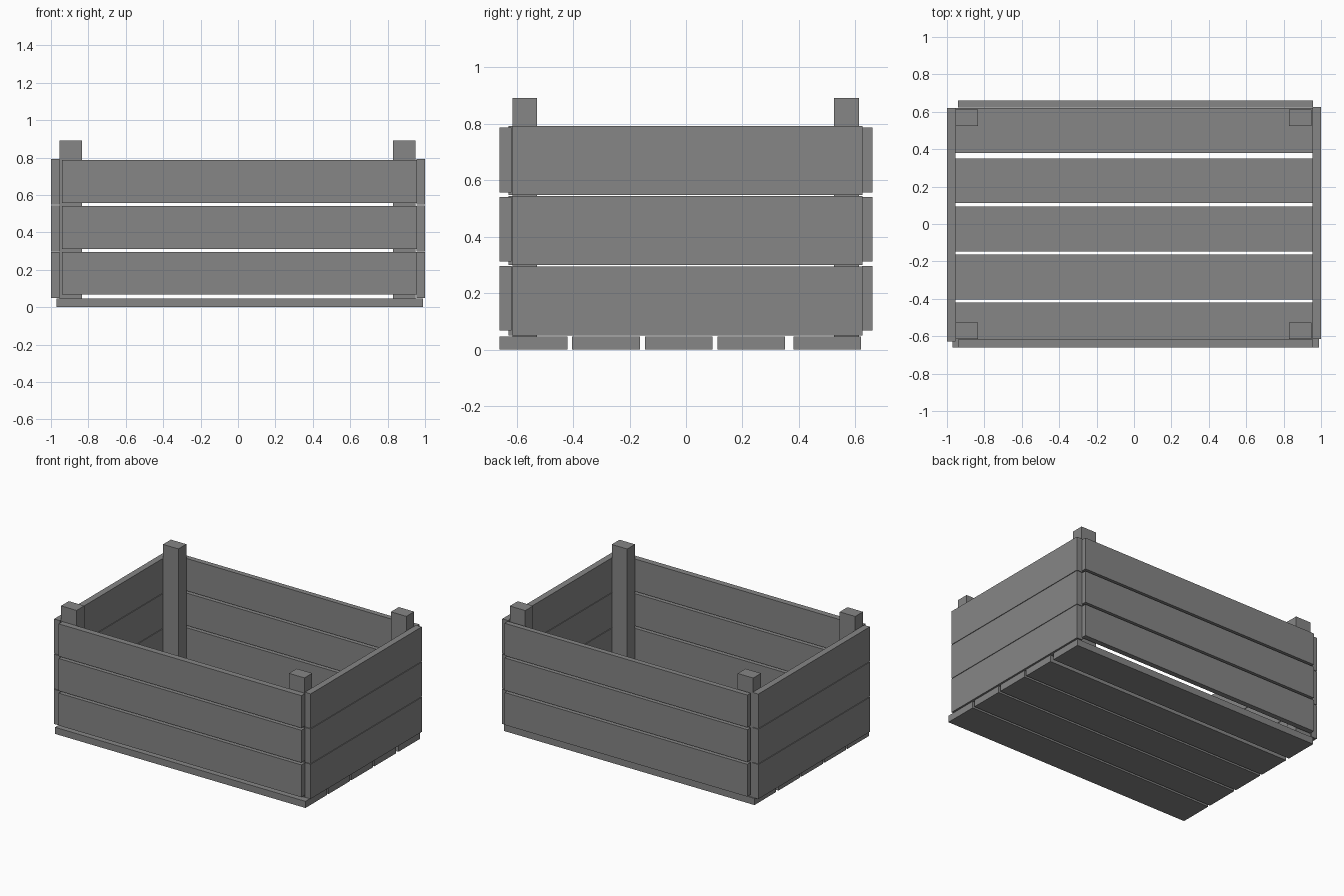
import bpy

cube = bpy.data.objects.get("Cube")
if cube:
    bpy.data.objects.remove(cube, do_unlink=True)

# Single flat grey
grey = bpy.data.materials.new("grey_wood")
grey.use_nodes = True
colour = (0.24, 0.24, 0.24, 1)
grey.diffuse_color = colour
grey.node_tree.nodes["Principled BSDF"].inputs["Base Color"].default_value = colour


def board(name, x, y, z):
    """Box spanning the given (low, high) range on each axis."""
    spans = (x, y, z)
    bpy.ops.mesh.primitive_cube_add(size=1, location=[(a + b) / 2 for a, b in spans])
    ob = bpy.context.object
    ob.name = name
    ob.scale = [b - a for a, b in spans]
    bpy.ops.object.transform_apply(location=False, rotation=False, scale=True)
    ob.data.materials.append(grey)
    return ob


# Floor planks
for i in range(5):
    y = -0.66 + i * 0.26
    if i in (1, 2, 3):
        y -= 0.003 * i
    board(f"floor_plank_{i + 1}", (-0.97, 0.99), (y, y + 0.24), (0, 0.047))

# Three rows of wall planks
for i in range(3):
    low = 0.067 + i * 0.245
    long_z = (low, low + 0.229)
    board(f"front_plank_{i + 1}", (-0.942, 0.958), (-0.66, -0.618), long_z)
    board(f"back_plank_{i + 1}", (-0.942, 0.958), (0.623, 0.66), long_z)
    low = 0.05 + i * 0.249
    end_z = (low, low + 0.245)
    board(f"right_plank_{i + 1}", (-1.0, -0.955), (-0.628, 0.62), end_z)
    board(f"left_plank_{i + 1}", (0.955, 1.0), (-0.616, 0.626), end_z)

# Corner posts
for side, x in (("right", (-0.955, -0.834)), ("left", (0.829, 0.95))):
    for end, y in (("front", (-0.614, -0.527)), ("back", (0.525, 0.613))):
        board(f"{end}_{side}_post", x, y, (0.047, 0.892))
